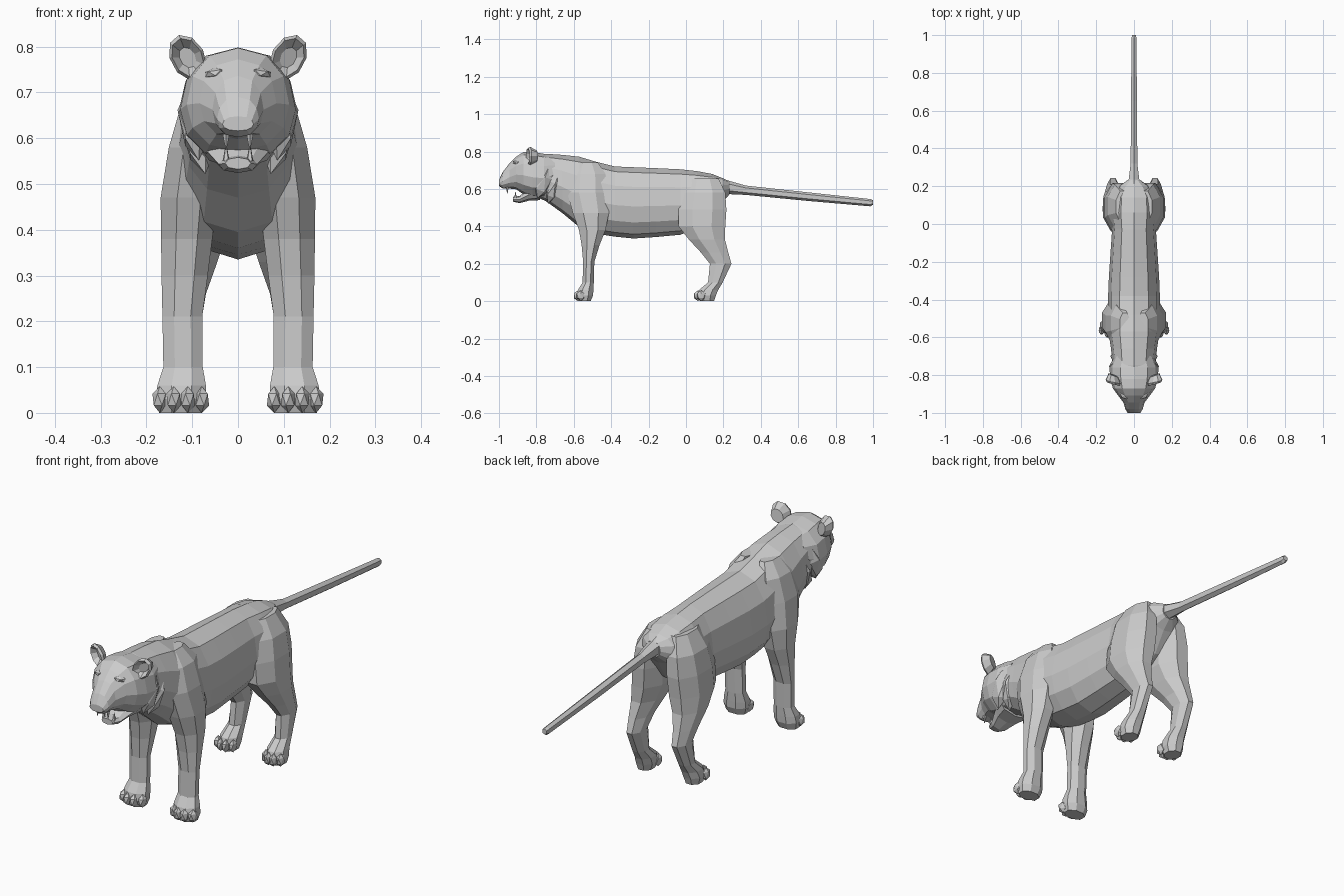
import bpy, bmesh, math
from mathutils import Vector, Matrix

if "Cube" in bpy.data.objects:
    bpy.data.objects.remove(bpy.data.objects["Cube"])

fur = bpy.data.materials.new("fur_grey")
fur.diffuse_color = (0.6, 0.6, 0.6, 1)
fur.use_nodes = True
fur.node_tree.nodes["Principled BSDF"].inputs["Base Color"].default_value = fur.diffuse_color


def finish(name, bm, mirror=False):
    bmesh.ops.recalc_face_normals(bm, faces=bm.faces)
    me = bpy.data.meshes.new(name)
    bm.to_mesh(me)
    bm.free()
    me.materials.append(fur)
    ob = bpy.data.objects.new(name, me)
    bpy.context.scene.collection.objects.link(ob)
    if mirror:
        ob.modifiers.new("Mirror", 'MIRROR').use_mirror_merge = False
    return ob


def loft(bm, rings):
    loops = [[bm.verts.new(p) for p in r] for r in rings]
    n = len(loops[0])
    for a, b in zip(loops, loops[1:]):
        for i in range(n):
            j = (i + 1) % n
            bm.faces.new((a[i], a[j], b[j], b[i]))
    bm.faces.new(loops[0])
    bm.faces.new(loops[-1])


def cross_ring(y, bot, top, w, n=12, mid=0.45, power=0.85):
    """Upright section across the body at depth y."""
    zm = bot + (top - bot) * mid
    pts = []
    for i in range(n):
        a = 2 * math.pi * i / n
        s, c = math.sin(a), math.cos(a)
        x = math.copysign(abs(s) ** power, s) * w if abs(s) > 1e-6 else 0
        z = zm + c * ((top - zm) if c > 0 else (zm - bot))
        pts.append((x, y, z))
    return pts


def flat_ring(z, x0, x1, y0, y1, n=8):
    """Level section of a leg, filling the given box."""
    k = 1 / math.cos(math.pi / n)
    return [((x0 + x1) / 2 + k * math.cos((i + .5) * 2 * math.pi / n) * (x1 - x0) / 2,
             (y0 + y1) / 2 + k * math.sin((i + .5) * 2 * math.pi / n) * (y1 - y0) / 2, z)
            for i in range(n)]


def blob(bm, loc, size, rot=(0, 0, 0)):
    m = Matrix.Translation(loc)
    for ang, ax in zip(rot, "XYZ"):
        m = m @ Matrix.Rotation(ang, 4, ax)
    m = m @ Matrix.Diagonal((*size, 1))
    bmesh.ops.create_icosphere(bm, subdivisions=1, radius=1, matrix=m)


# Torso and neck: depth, belly, back, half width
bm = bmesh.new()
loft(bm, [cross_ring(*r) for r in (
    (-.83, .57, .78, .08), (-.75, .535, .788, .112), (-.66, .47, .782, .122),
    (-.57, .395, .772, .135), (-.48, .36, .745, .137), (-.38, .345, .72, .137),
    (-.28, .335, .716, .133), (-.16, .343, .711, .125), (-.03, .355, .705, .116),
    (.06, .39, .695, .125), (.14, .44, .68, .118), (.195, .53, .658, .085),
    (.232, .57, .64, .035))])
finish("torso", bm)

# Head with tapering muzzle
bm = bmesh.new()
loft(bm, [cross_ring(*r) for r in (
    (-.70, .60, .775, .105), (-.76, .55, .788, .130), (-.82, .552, .798, .126),
    (-.87, .572, .797, .112), (-.908, .598, .772, .084), (-.945, .602, .736, .056),
    (-.98, .602, .69, .046), (-1.0, .616, .648, .034))])
finish("head", bm)

# Open lower jaw
bm = bmesh.new()
loft(bm, [cross_ring(y, b, t, w, 8, .5) for y, b, t, w in (
    (-.78, .54, .62, .085), (-.84, .537, .60, .065), (-.89, .524, .562, .042),
    (-.925, .532, .558, .028))])
finish("lower_jaw", bm)

# Fangs, two above and two below
bm = bmesh.new()
for z, y, flip in ((.592, -.955, math.pi), (.568, -.912, 0)):
    bmesh.ops.create_cone(bm, cap_ends=True, segments=5, radius1=.008, radius2=.001,
                          depth=.035, matrix=Matrix.Translation((.026, y, z))
                          @ Matrix.Rotation(flip, 4, 'X'))
finish("fangs", bm, True)

# Cheek ruff, sweeping down and back
bm = bmesh.new()
blob(bm, (.098, -.765, .63), (.032, .045, .085), (-.35, .15, 0))
blob(bm, (.088, -.71, .60), (.034, .035, .085), (-.35, .2, 0))
finish("cheek_ruff", bm, True)

# Brow ridge over each eye
bm = bmesh.new()
blob(bm, (.05, -.908, .742), (.028, .018, .012), (0, .15, .5))
finish("brow", bm, True)

# Nose pad
bm = bmesh.new()
blob(bm, (0, -.982, .632), (.036, .018, .018))
finish("nose", bm)

# Rounded, cupped ears
bm = bmesh.new()
rings = []
for y, k in ((-.822, .45), (-.846, .85), (-.835, 1), (-.80, .6)):
    rings.append([(.110 + .040 * k * math.cos(a) + .012 * k * math.sin(a), y + .01 * math.cos(a),
                   .776 + .05 * k * math.sin(a))
                  for a in (2 * math.pi * i / 9 for i in range(9))])
loft(bm, rings)
finish("ear", bm, True)

# Front leg with shoulder: height, inner x, outer x, front y, back y
bm = bmesh.new()
loft(bm, [flat_ring(*r) for r in (
    (.0, .08, .172, -.575, -.51), (.03, .07, .18, -.585, -.497), (.06, .07, .176, -.578, -.495),
    (.10, .077, .163, -.553, -.493), (.21, .078, .165, -.550, -.49),
    (.30, .066, .167, -.558, -.462), (.38, .056, .168, -.572, -.43),
    (.47, .045, .169, -.605, -.412), (.58, .04, .151, -.635, -.42),
    (.68, .03, .122, -.62, -.43), (.74, .02, .075, -.585, -.47))])
finish("front_leg", bm, True)

# Hind leg with thigh and hock
bm = bmesh.new()
loft(bm, [flat_ring(*r) for r in (
    (.0, .085, .152, .075, .15), (.03, .075, .16, .06, .16), (.06, .075, .155, .07, .172),
    (.10, .083, .145, .118, .196), (.20, .08, .143, .128, .243),
    (.26, .07, .15, .08, .226), (.33, .045, .16, .015, .208),
    (.40, .022, .163, -.04, .21), (.49, .015, .155, -.04, .216),
    (.58, .015, .138, -.02, .21), (.655, .02, .095, .01, .175))])
finish("hind_leg", bm, True)

# Four toes on each paw
for name, xc, y, w in (("front_toes", .125, -.578, .124), ("hind_toes", .118, .065, .1)):
    bm = bmesh.new()
    for i in range(4):
        t = (i - 1.5) / 3
        back = .016 if i in (0, 3) else 0
        blob(bm, (xc + t * w * .74, y + back, .029), (w * .145, .026, .029))
    finish(name, bm, True)

# Long straight tail
bm = bmesh.new()
loft(bm, [cross_ring(y, b, t, w, 6, .5) for y, b, t, w in (
    (.16, .575, .668, .06), (.235, .572, .642, .032), (.32, .568, .618, .02),
    (.65, .536, .582, .018), (.985, .507, .546, .014), (1.0, .515, .54, .012))])
finish("tail", bm)
